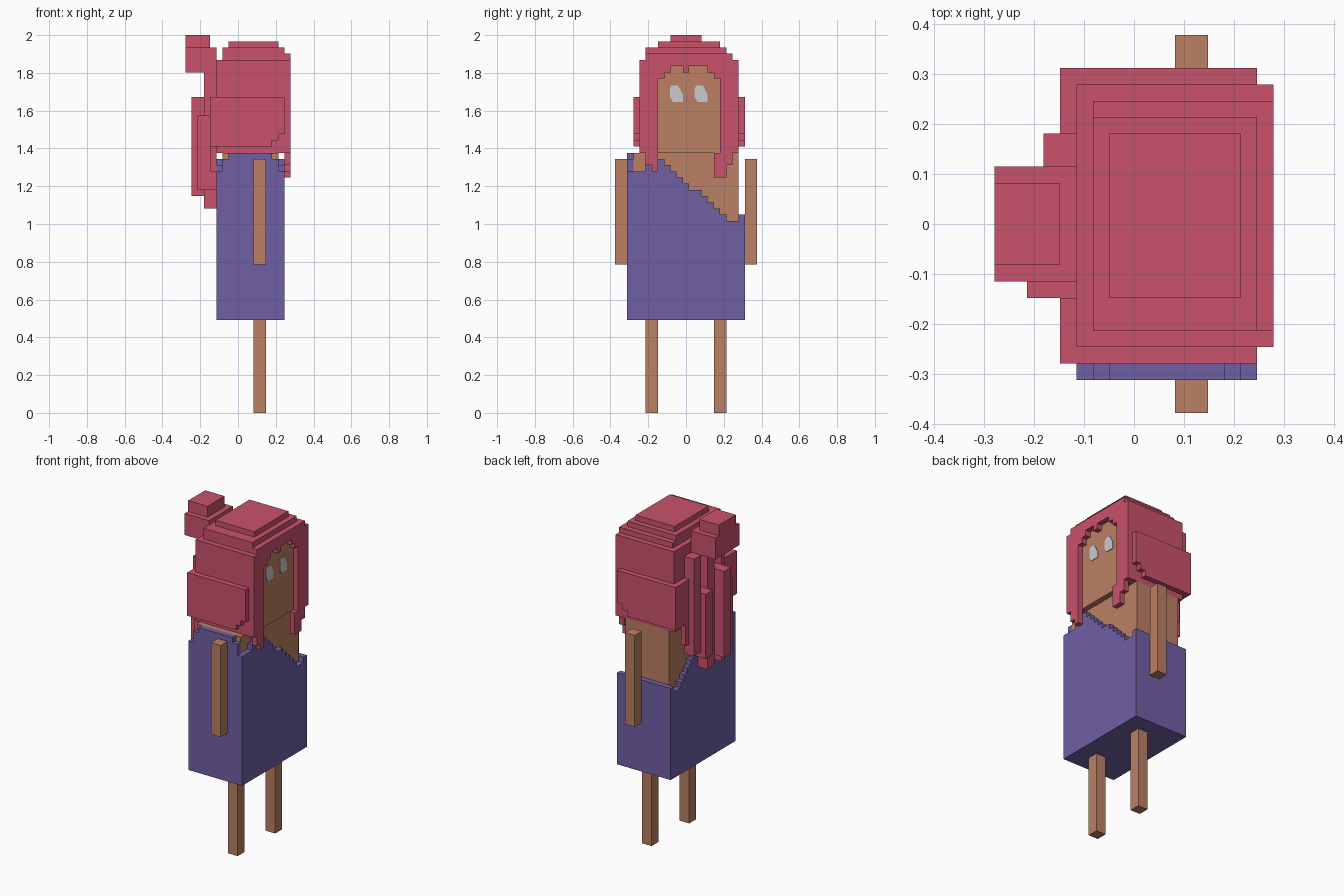
import bpy, bmesh

if "Cube" in bpy.data.objects:
    bpy.data.objects.remove(bpy.data.objects["Cube"])

V = 2 / 61  # size of one grid cell


def material(name, rgb):
    m = bpy.data.materials.new(name)
    m.diffuse_color = (*rgb, 1)
    m.use_nodes = True
    m.node_tree.nodes["Principled BSDF"].inputs["Base Color"].default_value = m.diffuse_color
    return m


SKIN = material("skin tan", (0.497, 0.216, 0.127))
HAIR = material("hair pink", (0.585, 0.084, 0.150))
CLOTH = material("dress purple", (0.160, 0.115, 0.372))
EYE = material("eye grey", (0.60, 0.60, 0.62))


def finish(name, bm, mat):
    me = bpy.data.meshes.new(name)
    bm.normal_update()
    bm.to_mesh(me)
    bm.free()
    me.materials.append(mat)
    ob = bpy.data.objects.new(name, me)
    bpy.context.collection.objects.link(ob)
    return ob


def blocks(name, mat, boxes):
    """One object from boxes (x0, x1, y0, y1, z0, z1) in grid cells."""
    bm = bmesh.new()
    for x0, x1, y0, y1, z0, z1 in boxes:
        for v in bmesh.ops.create_cube(bm, size=1)["verts"]:
            v.co.x = V * (x0 if v.co.x < 0 else x1)
            v.co.y = V * (y0 if v.co.y < 0 else y1)
            v.co.z = V * (z0 if v.co.z < 0 else z1)
    return finish(name, bm, mat)


# legs and arms
for side, ly, ay in (("right", -6.5, -11.5), ("left", 4.5, 9.5)):
    blocks(side + "_leg", SKIN, [(2.5, 4.5, ly, ly + 2, 0, 15)])
    blocks(side + "_arm", SKIN, [(2.5, 4.5, ay, ay + 2, 24, 41)])

# torso and face
blocks("torso", SKIN, [(-2.5, 6.5, -8.5, 8.5, 16, 42)])
blocks("face", SKIN, [(5.5, 7.5, -4.5, 5.5, 42, 56.5)])

# dress: a full skirt, then walls with a slanted one-shoulder neckline
dress = [(-3.5, 7.5, -9.5, 9.5, 15, 31), (-3.5, 7.5, 8.5, 9.5, 31, 32)]
for i in range(15):
    y = -8.5 + i
    top = (39, 39, 40, 41)[i] if i < 4 else 41 - round((i - 4) * 10 / 11)
    if top > 31:
        for x in (-3.5, 6.5):
            dress.append((x, x + 1, y, y + 1, 31, top))
for x0, x1, top in ((-3.5, -2.5, 39), (-2.5, -1.5, 41), (-1.5, 5.5, 42),
                    (5.5, 6.5, 41), (6.5, 7.5, 39)):
    dress.append((x0, x1, -9.5, -8.5, 31, top))
blocks("dress", CLOTH, dress)

# hair cap with stepped crown
blocks("hair_cap", HAIR, [
    (-3.5, 6.5, -7.5, 8.5, 42, 57),
    (-2.5, 8.5, -6.5, 7.5, 57, 58),
    (-2.5, 7.5, -6.5, 6.5, 58, 59),
    (-1.5, 6.5, -4.5, 5.5, 59, 60),
])

# fringe framing the face, with a ragged top edge and hanging locks
fringe = [
    (6.5, 8.5, -7.5, -4.5, 42, 57),
    (6.5, 8.5, 5.5, 8.5, 42, 57),
    (7.5, 8.5, -6.5, -5.5, 40, 42),
    (7.5, 8.5, -5.5, -4.5, 39, 42),
    (7.5, 8.5, 4.5, 5.5, 38, 42),
    (7.5, 8.5, 5.5, 6.5, 38, 42),
    (7.5, 8.5, 6.5, 7.5, 40, 42),
]
for i, z in enumerate((54, 55, 56, 56, 55, 56, 56, 56, 55, 54)):
    fringe.append((6.5, 8.5, -4.5 + i, -3.5 + i, z, 57))
blocks("fringe", HAIR, fringe)

# swept side hair wrapping round to the back, clipped at the front corner
for side, y0, y1, b0, b1 in (("right", -8.5, -7.5, -8.5, -4.5),
                             ("left", 8.5, 9.5, 5.5, 9.5)):
    blocks(side + "_side_hair", HAIR, [
        (-4.5, 5.5, y0, y1, 43, 51),
        (5.5, 6.5, y0, y1, 44, 51),
        (6.5, 7.5, y0, y1, 45, 51),
        (-4.5, -3.5, b0, b1, 43, 51),
    ])

# back locks of different lengths: (y0, y1, back x, bottom z, top z)
blocks("back_locks", HAIR, [
    (x, -3.5, y0, y1, z0, z1) for y0, y1, x, z0, z1 in (
        (5.5, 6.5, -4.5, 39, 43),
        (3.5, 5.5, -5.5, 37, 55),
        (1.5, 3.5, -6.5, 36, 48),
        (-0.5, 1.5, -5.5, 33, 55),
        (-2.5, -0.5, -7.5, 35, 51),
        (-3.5, -2.5, -5.5, 33, 55),
        (-4.5, -3.5, -6.5, 36, 48),
        (-6.5, -4.5, -4.5, 39, 43),
    )])

# bun
blocks("bun", HAIR, [
    (-8.5, -3.5, -3.5, 3.5, 55, 59),
    (-8.5, -4.5, -2.5, 2.5, 59, 61),
])

# eyes: thin plates on the face
for side, y in (("right", -2.6), ("left", 1.4)):
    bm = bmesh.new()
    outline = ((0.5, 50.2), (2.1, 50.2), (2.1, 51.4), (1.3, 52.9),
               (0.3, 52.9), (0, 52.4), (0, 51.0))
    f = bm.faces.new([bm.verts.new((7.4 * V, (y + a) * V, b * V))
                      for a, b in outline])
    ext = bmesh.ops.extrude_face_region(bm, geom=[f])["geom"]
    for v in ext:
        if isinstance(v, bmesh.types.BMVert):
            v.co.x = 7.5 * V + 0.004
    bmesh.ops.recalc_face_normals(bm, faces=bm.faces)
    finish(side + "_eye", bm, EYE)
